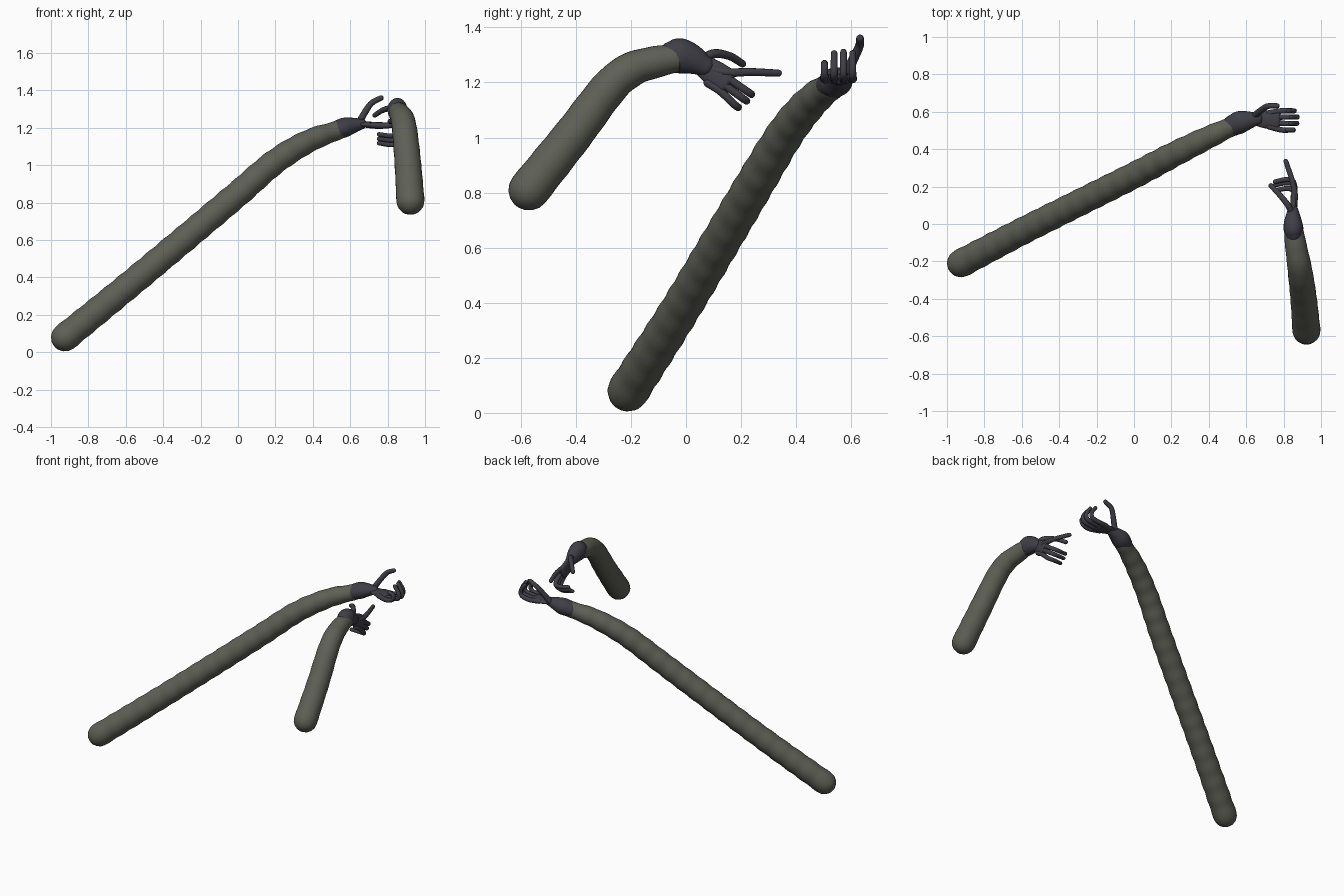
import bpy, bmesh, math
from mathutils import Vector

if "Cube" in bpy.data.objects:
    bpy.data.objects.remove(bpy.data.objects["Cube"])


def material(name, rgb):
    m = bpy.data.materials.new(name)
    m.diffuse_color = (*rgb, 1)
    m.use_nodes = True
    m.node_tree.nodes["Principled BSDF"].inputs["Base Color"].default_value = m.diffuse_color
    return m


SLEEVE = material("olive grey sleeve", (0.112, 0.117, 0.092))
GLOVE = material("dark grey glove", (0.052, 0.049, 0.062))


def spline(pts, rad, steps):
    """Smooth path through the points, as (position, radius) pairs."""
    p = [Vector((*a, r)) for a, r in zip([Vector(q) for q in pts], rad)]
    p = [p[0] * 2 - p[1]] + p + [p[-1] * 2 - p[-2]]
    out = []
    for i in range(1, len(p) - 2):
        a, b, c, d = p[i - 1:i + 3]
        for k in range(steps + (i == len(p) - 3)):
            t = k / steps
            out.append(0.5 * (2 * b + (c - a) * t + (2 * a - 5 * b + 4 * c - d) * t * t
                              + (3 * b - a - 3 * c + d) * t ** 3))
    return [(Vector(v[:3]), max(abs(v[3]), 0.004)) for v in out]


def tube(name, pts, rad, mat, flat=1.0, up=(0, 0, 1), sides=16, steps=6, ripple=0.0):
    """Round-capped tube; 'flat' squashes the section along 'up'."""
    path = spline(pts, rad, steps)
    n = len(path)
    rings = []
    length = 0.0
    for i, (pos, r) in enumerate(path):
        tan = (path[min(i + 1, n - 1)][0] - path[max(i - 1, 0)][0]).normalized()
        if i:
            length += (pos - path[i - 1][0]).length
        r *= 1 + ripple * math.sin(length * 58)
        rings.append((pos, tan, r))
    # hemispherical ends
    angles = [math.radians(a) for a in (82, 62, 42, 21)]

    def cap(ring, sign):
        pos, tan, r = ring
        return [(pos + tan * sign * r * flat * math.sin(a), tan, r * math.cos(a)) for a in angles]
    rings = cap(rings[0], -1) + rings + cap(rings[-1], 1)[::-1]
    bm = bmesh.new()
    loops = []
    for pos, tan, r in rings:
        side = Vector(up).cross(tan).normalized()
        nor = tan.cross(side)
        loops.append([bm.verts.new(pos + side * r * math.cos(a) + nor * r * flat * math.sin(a))
                      for a in (2 * math.pi * k / sides for k in range(sides))])
    for a, b in zip(loops, loops[1:]):
        for k in range(sides):
            j = (k + 1) % sides
            bm.faces.new((a[k], a[j], b[j], b[k]))
    bm.faces.new(loops[0][::-1])
    bm.faces.new(loops[-1])
    bmesh.ops.recalc_face_normals(bm, faces=bm.faces)
    for f in bm.faces:
        f.smooth = True
    me = bpy.data.meshes.new(name)
    bm.to_mesh(me)
    bm.free()
    me.materials.append(mat)
    ob = bpy.data.objects.new(name, me)
    bpy.context.collection.objects.link(ob)
    return ob


def finger(name, pts, r=0.015, up=(0.1, 0.2, 1)):
    k = len(pts)
    tube(name, pts, [r * (1 - 0.25 * i / (k - 1)) for i in range(k)], GLOVE,
         up=up, sides=10, steps=5)


# long arm sleeve with soft folds
tube("long_sleeve",
     [(-0.925, -0.21, 0.08), (-0.6, -0.04, 0.345), (-0.3, 0.11, 0.595), (0, 0.26, 0.848),
      (0.2, 0.365, 1.02), (0.38, 0.455, 1.13), (0.54, 0.53, 1.19)],
     [0.075, 0.072, 0.071, 0.07, 0.067, 0.061, 0.05],
     SLEEVE, sides=28, steps=18, ripple=0.025)

# long arm glove: cuff, palm, thumb and curled fingers
tube("long_arm_cuff", [(0.525, 0.525, 1.187), (0.57, 0.545, 1.202), (0.615, 0.555, 1.213),
                       (0.66, 0.562, 1.22)],
     [0.056, 0.06, 0.048, 0.032], GLOVE, flat=0.88, sides=20)
tube("long_arm_palm", [(0.64, 0.562, 1.22), (0.695, 0.56, 1.216), (0.765, 0.555, 1.212)],
     [0.032, 0.047, 0.054], GLOVE, flat=0.36, sides=20)
finger("long_arm_thumb", [(0.645, 0.58, 1.225), (0.68, 0.608, 1.285),
                          (0.715, 0.63, 1.333), (0.765, 0.632, 1.36)], 0.019, (0, 1, 0))
for i, (y, reach, top) in enumerate([(0.605, 0.855, 1.305), (0.572, 0.87, 1.31),
                                     (0.538, 0.868, 1.305), (0.503, 0.85, 1.27)]):
    finger("long_arm_finger_%d" % (i + 1),
           [(0.72, 0.558 + (y - 0.555) * 0.7, 1.215), (0.79, y, 1.212),
            (reach - 0.008, y, 1.224), (reach, y, 1.26), (reach - 0.03, y, top)],
           0.0165, (0, 1, 0))

# short arm sleeve, bent at the elbow
tube("short_sleeve",
     [(0.922, -0.57, 0.81), (0.908, -0.41, 1.01), (0.892, -0.28, 1.18),
      (0.88, -0.2, 1.246), (0.866, -0.12, 1.272), (0.855, -0.04, 1.288)],
     [0.075, 0.071, 0.067, 0.063, 0.058, 0.052], SLEEVE, up=(1, 0, 0), sides=28, steps=8,
     ripple=0.012)

# short arm glove: cuff, palm, thumb and fingers
tube("short_arm_cuff", [(0.855, -0.05, 1.292), (0.852, -0.02, 1.296), (0.85, 0.025, 1.282),
                        (0.85, 0.07, 1.258)],
     [0.058, 0.064, 0.054, 0.036], GLOVE, flat=0.83, up=(1, 0, 0), sides=20)
tube("short_arm_palm", [(0.85, 0.05, 1.268), (0.853, 0.095, 1.238), (0.857, 0.145, 1.202)],
     [0.036, 0.047, 0.052], GLOVE, flat=0.38, up=(1, 0, 0), sides=20)
finger("short_arm_thumb", [(0.845, 0.06, 1.285), (0.82, 0.105, 1.305),
                           (0.775, 0.16, 1.295), (0.732, 0.205, 1.268)], 0.018)
finger("short_arm_index", [(0.855, 0.1, 1.245), (0.86, 0.16, 1.236),
                           (0.845, 0.235, 1.238), (0.812, 0.335, 1.234)], 0.0175)
for i, (y0, z0, y1, z1) in enumerate([(0.16, 1.21, 0.238, 1.157), (0.145, 1.187, 0.22, 1.133),
                                      (0.125, 1.168, 0.19, 1.11)]):
    finger("short_arm_finger_%d" % (i + 1),
           [(0.855, y0 - 0.045, z0 + 0.03), (0.86, y0, z0), (0.852, y1 - 0.012, z1 + 0.008),
            (0.815, y1, z1), (0.755, y1 - 0.012, z1 + 0.008)], 0.0165, (0, 0.6, 1))
